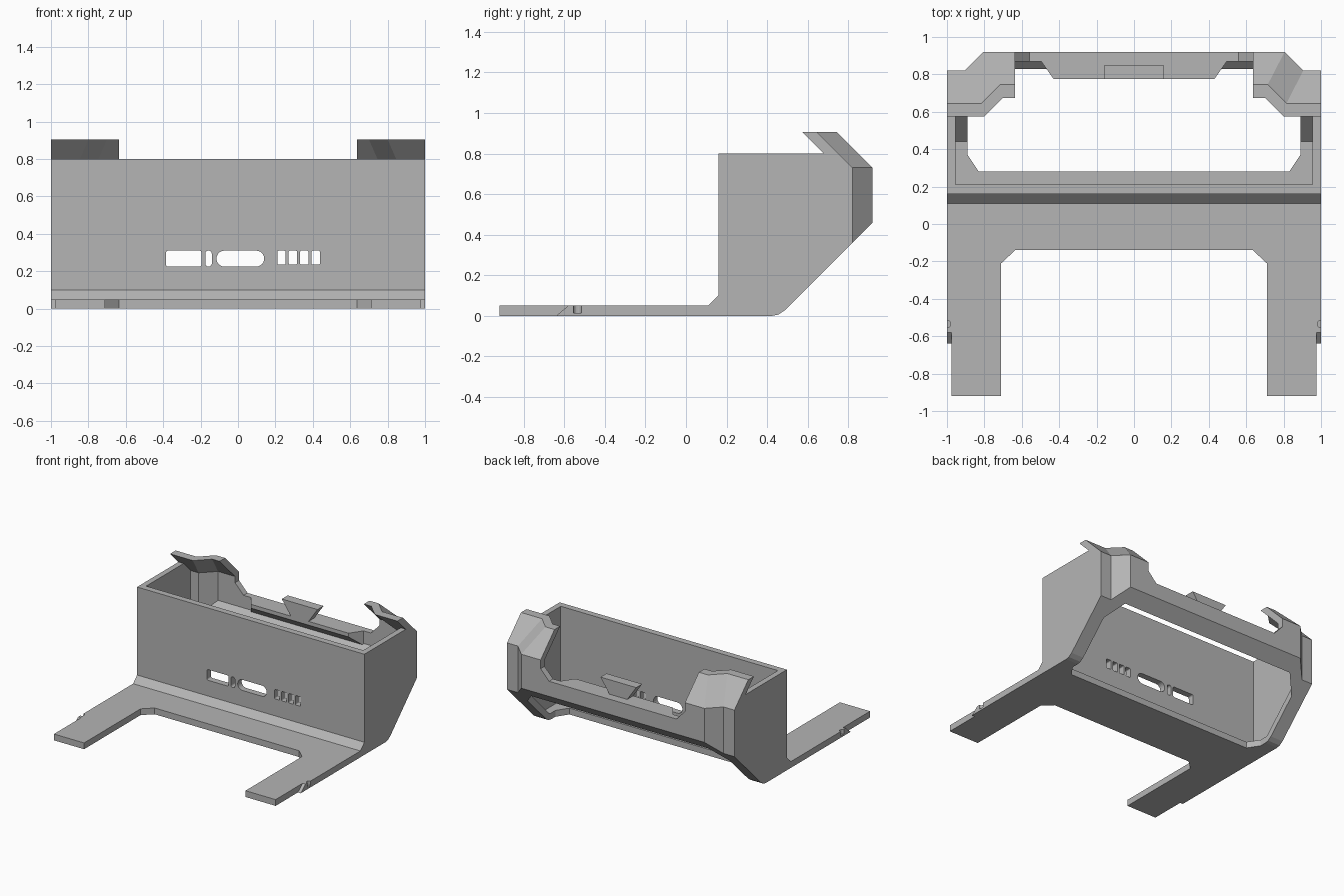
import bpy, bmesh, math

if "Cube" in bpy.data.objects:
    bpy.data.objects.remove(bpy.data.objects["Cube"], do_unlink=True)

grey = bpy.data.materials.new("plain grey plastic")
grey.use_nodes = True
COLOUR = (0.46, 0.46, 0.46, 1)
grey.diffuse_color = COLOUR
grey.node_tree.nodes["Principled BSDF"].inputs["Base Color"].default_value = COLOUR


def finish(name, bm):
    bmesh.ops.recalc_face_normals(bm, faces=bm.faces)
    mesh = bpy.data.meshes.new(name)
    bm.to_mesh(mesh)
    bm.free()
    mesh.materials.append(grey)
    obj = bpy.data.objects.new(name, mesh)
    bpy.context.collection.objects.link(obj)
    return obj


def loft(name, rings):
    """Closed solid through rings of equal point count."""
    bm = bmesh.new()
    rows = [[bm.verts.new(p) for p in ring] for ring in rings]
    n = len(rows[0])
    for a, b in zip(rows, rows[1:]):
        for i in range(n):
            j = (i + 1) % n
            bm.faces.new((a[i], a[j], b[j], b[i]))
    bm.faces.new(rows[0])
    bm.faces.new(rows[-1])
    return finish(name, bm)


def prism(name, pts, lo, hi, axis):
    """Extrude a 2D outline along the x, y or z axis."""
    place = {"x": lambda p, t: (t, p[0], p[1]),
             "y": lambda p, t: (p[0], t, p[1]),
             "z": lambda p, t: (p[0], p[1], t)}[axis]
    return loft(name, [[place(p, t) for p in pts] for t in (lo, hi)])


def mirror_outline(half):
    return half + [(-x, y) for x, y in reversed(half)]


def boolean(obj, tool, operation="DIFFERENCE"):
    mod = obj.modifiers.new("cut", "BOOLEAN")
    mod.operation, mod.solver, mod.object = operation, "EXACT", tool
    bpy.context.view_layer.update()
    graph = bpy.context.evaluated_depsgraph_get()
    mesh = bpy.data.meshes.new_from_object(obj.evaluated_get(graph))
    obj.modifiers.clear()
    obj.data = mesh
    bpy.data.objects.remove(tool, do_unlink=True)


def plan(front, width, back, corner, z):
    """Box outline whose back bulges out between two slanted corners."""
    half = [(width, front), (width, back), (corner, back), (corner - 0.1, back + 0.1)]
    return [(x, y, z) for x, y in mirror_outline(half)]


def rounded_slot(x0, x1, z0, z1, r):
    pts = []
    for cx, cz, start in ((x1 - r, z1 - r, 0), (x0 + r, z1 - r, 90),
                          (x0 + r, z0 + r, 180), (x1 - r, z0 + r, 270)):
        for k in range(7):
            a = math.radians(start + k * 15)
            pts.append((cx + r * math.cos(a), cz + r * math.sin(a)))
    return prism("slot_cutter", pts, 0.1, 0.3, "y")


# Outer body with sloped underside and rounded lower edge
holder = loft("holder_body", [plan(0.16, 1, 0.82, 0.905, 0),
                              plan(0.16, 1, 0.82, 0.905, 0.73),
                              plan(0.16, 1, 0.645, 0.815, 0.905)])
boolean(holder, prism("underside_cutter", [(0.42, -0.1), (0.42, -0.001), (0.455, 0.006),
                      (0.487, 0.027), (1, 0.54), (1, -0.1)], -1.1, 1.1, "x"))

# Hollow interior following the outer walls
cavity = loft("cavity_cutter", [plan(0.21, 0.955, 0.77, 0.885, 0.05),
                                plan(0.21, 0.955, 0.77, 0.885, 0.71),
                                plan(0.21, 0.955, 0.53, 0.78, 0.95)])
boolean(cavity, prism("slope_cutter", [(0.44, -0.1), (0.44, 0.05), (1, 0.61), (1, -0.1)],
                      -1.1, 1.1, "x"))
boolean(holder, cavity)

# Trim above the walls, leaving the two rear hooks
boolean(holder, prism("rim_cutter", [(0, 0.8), (0.68, 0.8), (0.575, 0.905), (0.575, 1), (0, 1)],
                      -1.1, 1.1, "x"))
boolean(holder, prism("rear_gap_cutter", mirror_outline([(0.635, 1.1), (0.635, 0.66), (0.56, 0.58)]),
                      0.5, 1.1, "y"))

# Large opening through floor and slope
boolean(holder, prism("floor_cutter", mirror_outline([(0.83, 0.28), (0.89, 0.37), (0.89, 0.72),
                                                      (0.78, 0.83)]), -0.1, 0.5, "z"))

# Port openings in the front wall
boolean(holder, rounded_slot(-0.385, -0.195, 0.225, 0.31, 0.012))
boolean(holder, rounded_slot(-0.175, -0.14, 0.225, 0.31, 0.017))
boolean(holder, rounded_slot(-0.115, 0.14, 0.225, 0.31, 0.042))
for i in range(4):
    x = 0.21 + i * 0.061
    boolean(holder, rounded_slot(x, x + 0.045, 0.235, 0.31, 0.008))

# Base plate with two legs
legs = prism("base_legs", mirror_outline([(0.635, -0.14), (0.71, -0.21), (0.71, -0.92),
                                          (0.975, -0.92), (0.975, 0.18)]), 0, 0.05, "z")
for side in (-1, 1):
    # Ramped outer edge strip and small detent
    edge = prism("edge_strip", [(-0.64, 0), (0.18, 0), (0.18, 0.05), (-0.58, 0.05)],
                 side * 0.97, side, "x")
    boolean(legs, edge, "UNION")
    ring = [(side + 0.02 * math.cos(k * math.pi / 8), -0.535 + 0.02 * math.sin(k * math.pi / 8))
            for k in range(16)]
    boolean(legs, prism("detent_cutter", ring, 0.015, 0.1, "z"))
boolean(holder, legs, "UNION")

# Chamfer where the plate meets the front wall
boolean(holder, prism("foot_chamfer", [(0.11, 0.05), (0.11, 0.03), (0.18, 0.03), (0.18, 0.1),
                                       (0.16, 0.1)], -1, 1, "x"), "UNION")

# Shelf on the rear wall, sloped underneath
loft("rear_shelf", [[(x, y, z) for x, y, z in ((s * 0.43, 0.775, 0.58), (s * 0.5, 0.875, 0.58),
                                              (s * 0.5, 0.875, 0.46), (s * 0.43, 0.775, 0.55))]
                    for s in (-1, 1)])

# Finger tab on the shelf
prism("finger_tab", mirror_outline([(0.157, 0.695), (0.075, 0.575)]), 0.775, 0.85, "y")
